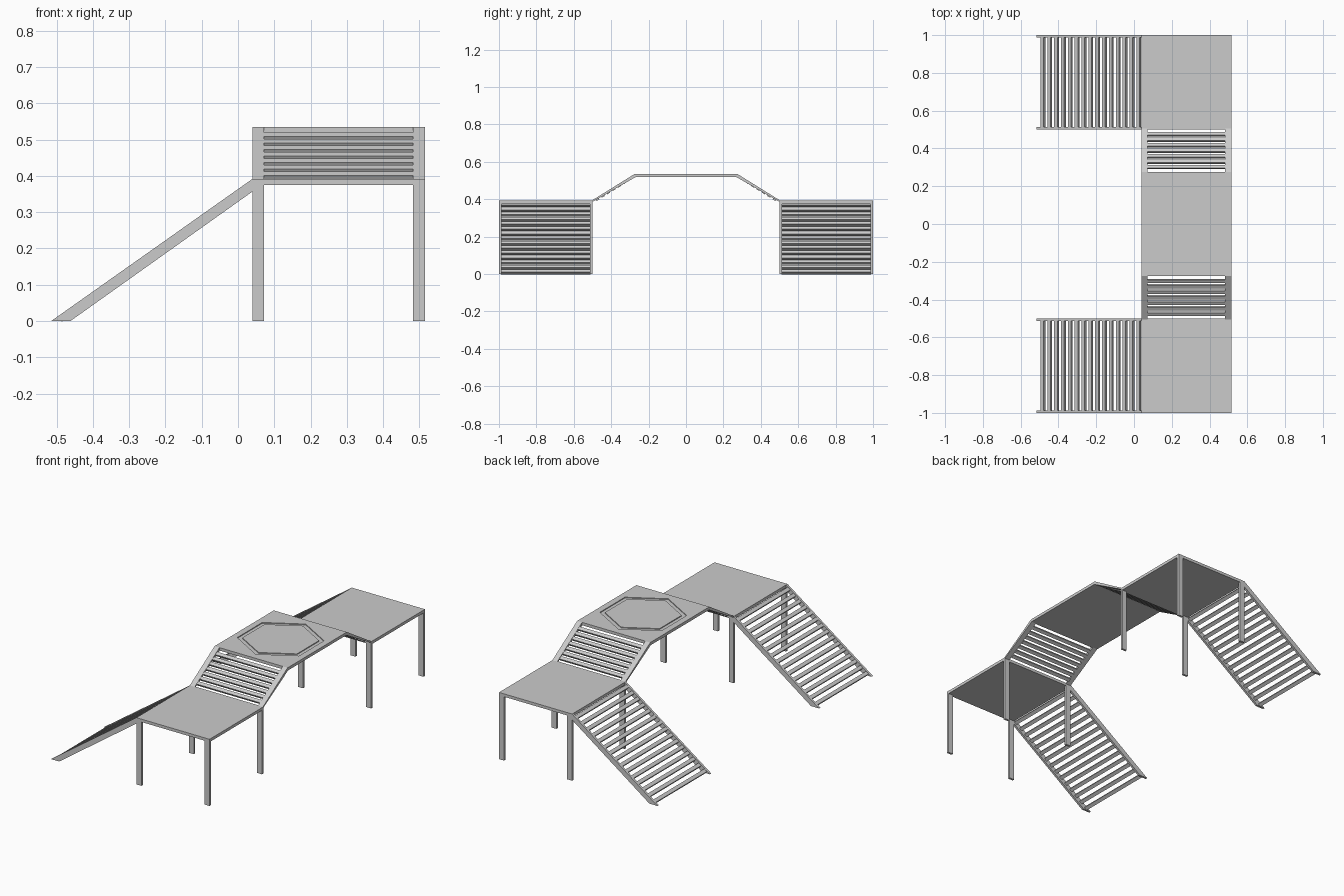
import bpy, bmesh, math
from mathutils import Matrix, Vector

if "Cube" in bpy.data.objects:
    bpy.data.objects.remove(bpy.data.objects["Cube"])

X0, X1 = 0.04, 0.515          # deck extent in x
DECK, TOP = 0.392, 0.535      # heights of low decks and of the bridge
T = 0.017                     # board thickness
LEG = 0.032                   # leg and rail width


def finish(name, bm):
    bmesh.ops.recalc_face_normals(bm, faces=bm.faces[:])
    me = bpy.data.meshes.new(name)
    bm.to_mesh(me)
    bm.free()
    ob = bpy.data.objects.new(name, me)
    bpy.context.collection.objects.link(ob)
    return ob


def add_box(bm, lo, hi):
    lo, hi = Vector(lo), Vector(hi)
    m = Matrix.Translation((lo + hi) / 2) @ Matrix.Diagonal((*(hi - lo), 1))
    bmesh.ops.create_cube(bm, size=1, matrix=m)


def add_bar(bm, center, size, angle, axis):
    m = (Matrix.Translation(center) @ Matrix.Rotation(angle, 4, axis)
         @ Matrix.Diagonal((*size, 1)))
    bmesh.ops.create_cube(bm, size=1, matrix=m)


def add_prism(bm, points, step):
    face = bm.faces.new([bm.verts.new(p) for p in points])
    new = bmesh.ops.extrude_face_region(bm, geom=[face])["geom"]
    bmesh.ops.translate(bm, vec=step,
                        verts=[v for v in new if isinstance(v, bmesh.types.BMVert)])


def span(a, b):
    return min(a, b), max(a, b)


for s, side in ((-1, "front"), (1, "back")):
    # Low deck
    a, b = span(s * 0.5, s * 1.0)
    bm = bmesh.new()
    add_box(bm, (X0, a, DECK - T), (X1, b, DECK))
    finish(side + "_deck", bm)

    # Four flat legs
    bm = bmesh.new()
    for x in (X0, X1 - LEG):
        for y in (a, b - 0.013):
            add_box(bm, (x, y, 0), (x + LEG, y + 0.013, DECK - T))
    finish(side + "_legs", bm)

    # Ramp side boards
    bm = bmesh.new()
    for y in (a, b - 0.013):
        add_prism(bm, [(x, y, z) for x, z in
                       ((-0.515, 0), (-0.462, 0), (X0, 0.357), (X0, DECK))],
                  (0, 0.013, 0))
    finish(side + "_ramp_sides", bm)

    # Ramp rungs
    bm = bmesh.new()
    slope = math.atan2(DECK, X0 + 0.515)
    for i in range(15):
        x = -0.482 + i * 0.0362
        z = (x + 0.4885) * 0.709 + 0.006
        add_bar(bm, (x, (a + b) / 2, z), (0.02, 0.48, 0.016), -slope, 'Y')
    finish(side + "_ramp_rungs", bm)

    # Sloped bridge rails
    bm = bmesh.new()
    for x in (X0, X1 - LEG):
        add_prism(bm, [(x, s * y, z) for y, z in
                       ((0.51, DECK - 0.012), (0.505, DECK), (0.275, TOP),
                        (0.27, TOP), (0.27, TOP - T))], (LEG, 0, 0))
    finish(side + "_bridge_rails", bm)

    # Bridge rungs
    bm = bmesh.new()
    pitch = math.atan2(TOP - DECK, 0.23)
    for i in range(7):
        t = (i + 1) / 8
        add_bar(bm, ((X0 + X1) / 2, s * (0.503 - 0.23 * t),
                     DECK - 0.009 + t * (TOP - DECK)),
                (X1 - X0 - 2 * LEG + 0.004, 0.019, 0.014), -s * pitch, 'X')
    finish(side + "_bridge_rungs", bm)

# Bridge panel
bm = bmesh.new()
add_box(bm, (X0, -0.275, TOP - T), (X1, 0.275, TOP))
panel = finish("bridge_panel", bm)

# Plain hexagonal groove cut into the panel
bm = bmesh.new()
loops = []
for r in (0.232, 0.205):
    for z in (TOP - 0.005, TOP + 0.02):
        loops.append([bm.verts.new((0.2775 + r * math.sin(k * math.pi / 3),
                                    r * math.cos(k * math.pi / 3), z))
                      for k in range(6)])
for p, q in ((0, 1), (1, 3), (3, 2), (2, 0)):
    for k in range(6):
        n = (k + 1) % 6
        bm.faces.new((loops[p][k], loops[p][n], loops[q][n], loops[q][k]))
cutter = finish("groove_cutter", bm)
mod = panel.modifiers.new("groove", 'BOOLEAN')
mod.operation = 'DIFFERENCE'
mod.solver = 'EXACT'
mod.object = cutter
bpy.context.view_layer.objects.active = panel
bpy.ops.object.modifier_apply(modifier=mod.name)
bpy.data.objects.remove(cutter)
